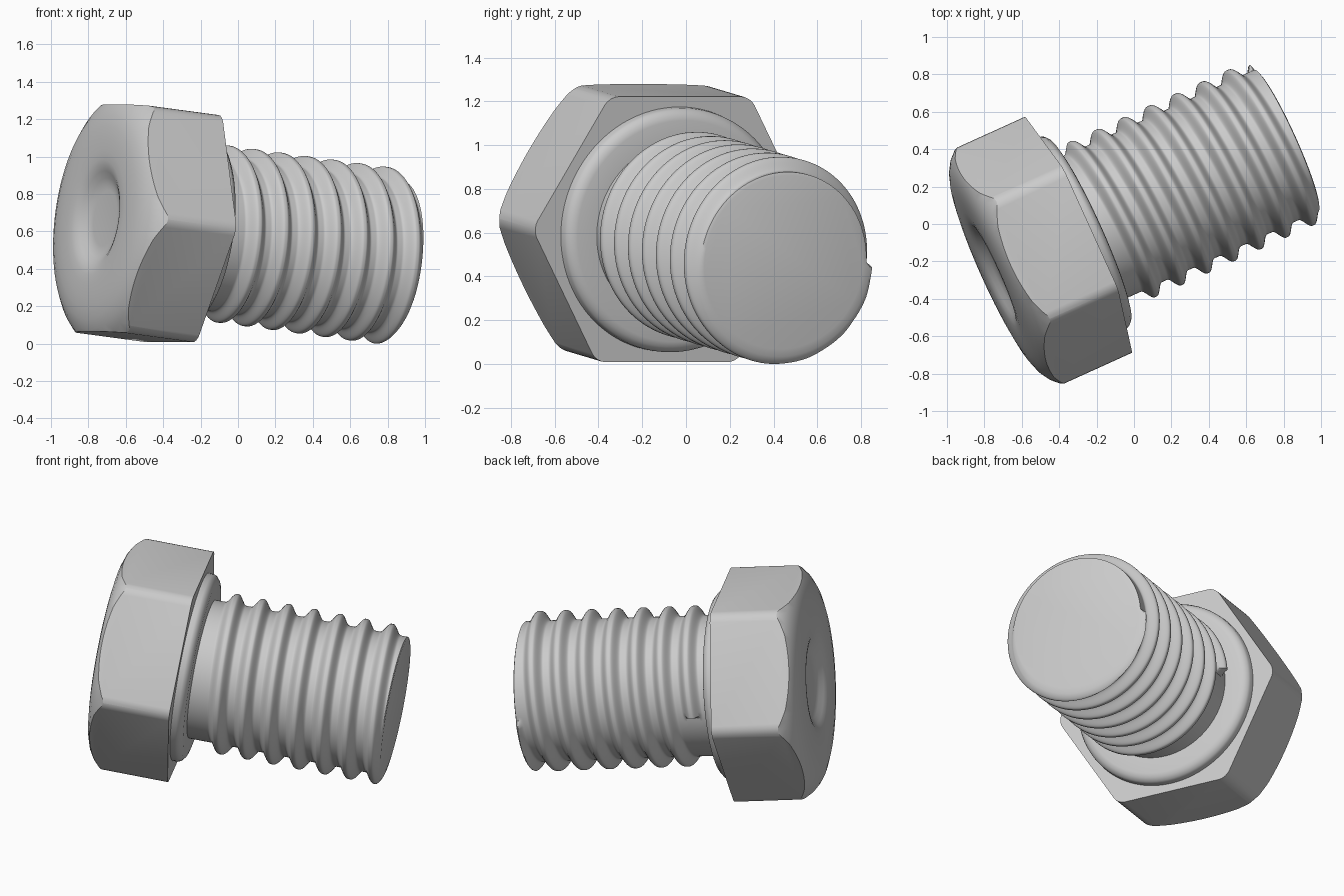
import bpy, bmesh
from math import pi, cos, sin, sqrt, radians, floor
from mathutils import Matrix, Vector

if "Cube" in bpy.data.objects:
    bpy.data.objects.remove(bpy.data.objects["Cube"])

# Bolt frame: local x along the shank, y sideways, z up; origin on the seat of the head
az, tilt = radians(24.4), radians(-7)
A = Vector((cos(tilt) * cos(az), cos(tilt) * sin(az), sin(tilt)))
N = Vector((-sin(az), cos(az), 0))
U = A.cross(N)
FRAME = Matrix((A, N, U)).transposed().to_4x4()
FRAME.translation = Vector((-0.298, -0.058, 0.615))


def finish(name, bm):
    bmesh.ops.remove_doubles(bm, verts=bm.verts, dist=1e-5)
    bmesh.ops.recalc_face_normals(bm, faces=bm.faces)
    bm.transform(FRAME)
    me = bpy.data.meshes.new(name)
    bm.to_mesh(me)
    bm.free()
    ob = bpy.data.objects.new(name, me)
    bpy.context.collection.objects.link(ob)
    return ob


def smooth(ob, deg=35):
    bpy.ops.object.select_all(action='DESELECT')
    ob.select_set(True)
    bpy.context.view_layer.objects.active = ob
    bpy.ops.object.shade_smooth_by_angle(angle=radians(deg))


def tube(name, stations, radius, n=96):
    """Closed round body along x; radius(i, angle) gives the surface."""
    bm = bmesh.new()
    rings = [[bm.verts.new((s, radius(i, 2 * pi * j / n) * cos(2 * pi * j / n),
                            radius(i, 2 * pi * j / n) * sin(2 * pi * j / n)))
              for j in range(n)] for i, s in enumerate(stations)]
    for a, b in zip(rings, rings[1:]):
        for j in range(n):
            k = (j + 1) % n
            bm.faces.new((a[j], a[k], b[k], b[j]))
    bm.faces.new(rings[0])
    bm.faces.new(rings[-1])
    return finish(name, bm)


def lathe(name, profile):
    return tube(name, [p[0] for p in profile], lambda i, t: profile[i][1])


# Hexagonal head: prism with softened corner edges
bm = bmesh.new()
R = 0.706
ends = [[bm.verts.new((s, R * cos(j * pi / 3), R * sin(j * pi / 3))) for j in range(6)]
        for s in (-0.6, 0.0)]
for j in range(6):
    k = (j + 1) % 6
    bm.faces.new((ends[0][j], ends[0][k], ends[1][k], ends[1][j]))
bm.faces.new(ends[0])
bm.faces.new(ends[1])
corner_edges = [e for e in bm.edges if abs(e.verts[0].co.x - e.verts[1].co.x) > 0.1]
bmesh.ops.bevel(bm, geom=corner_edges, offset=0.045, segments=4, profile=0.5, affect='EDGES')
head = finish("hex_head", bm)

# Domed, dimpled top of the head, turned round the axis
dome = lathe("head_dome_cutter", [
    (-0.455, 0.15), (-0.458, 0.18), (-0.470, 0.215), (-0.490, 0.25), (-0.503, 0.28),
    (-0.509, 0.31), (-0.512, 0.36), (-0.511, 0.43), (-0.507, 0.49), (-0.497, 0.55),
    (-0.478, 0.605), (-0.450, 0.65), (-0.415, 0.685), (-0.37, 0.71), (-0.30, 0.76), (0.1, 0.76)])
dome.hide_render = True
mod = head.modifiers.new("dome", 'BOOLEAN')
mod.operation = 'INTERSECT'
mod.solver = 'EXACT'
mod.object = dome
bpy.context.view_layer.objects.active = head
head.select_set(True)
bpy.ops.object.modifier_apply(modifier=mod.name)
bpy.data.objects.remove(dome)
smooth(head, 25)

# Round seat under the head
seat = lathe("seat_ring", [(-0.02, 0.565), (0.03, 0.562), (0.045, 0.555), (0.062, 0.535),
                           (0.068, 0.51), (0.07, 0.40)])
smooth(seat)

# Threaded shank: seven right-handed turns with blunt starts
PITCH, FIRST, TURNS, END = 0.1555, 0.165, 7, 1.235
CORE, DEPTH = 0.415, 0.058
STEPS = 230
stations = [0.05 + (END - 0.05) * i / STEPS for i in range(STEPS + 1)]


def thread(i, t):
    s = stations[i]
    r = CORE
    for k in range(TURNS):
        d = abs(s - FIRST - PITCH * (k + t / (2 * pi))) / PITCH
        x = min(max((d - 0.04) / 0.36, 0), 1)
        r = max(r, CORE + DEPTH * (1 - x * x * (3 - 2 * x)))
    if s > END - 0.05:  # rounded tip
        r = min(r, 0.40 + 0.08 * sqrt(max(0, 1 - ((s - END + 0.05) / 0.05) ** 2)))
    return r


shank = tube("threaded_shank", stations, thread, 120)
smooth(shank, 40)
